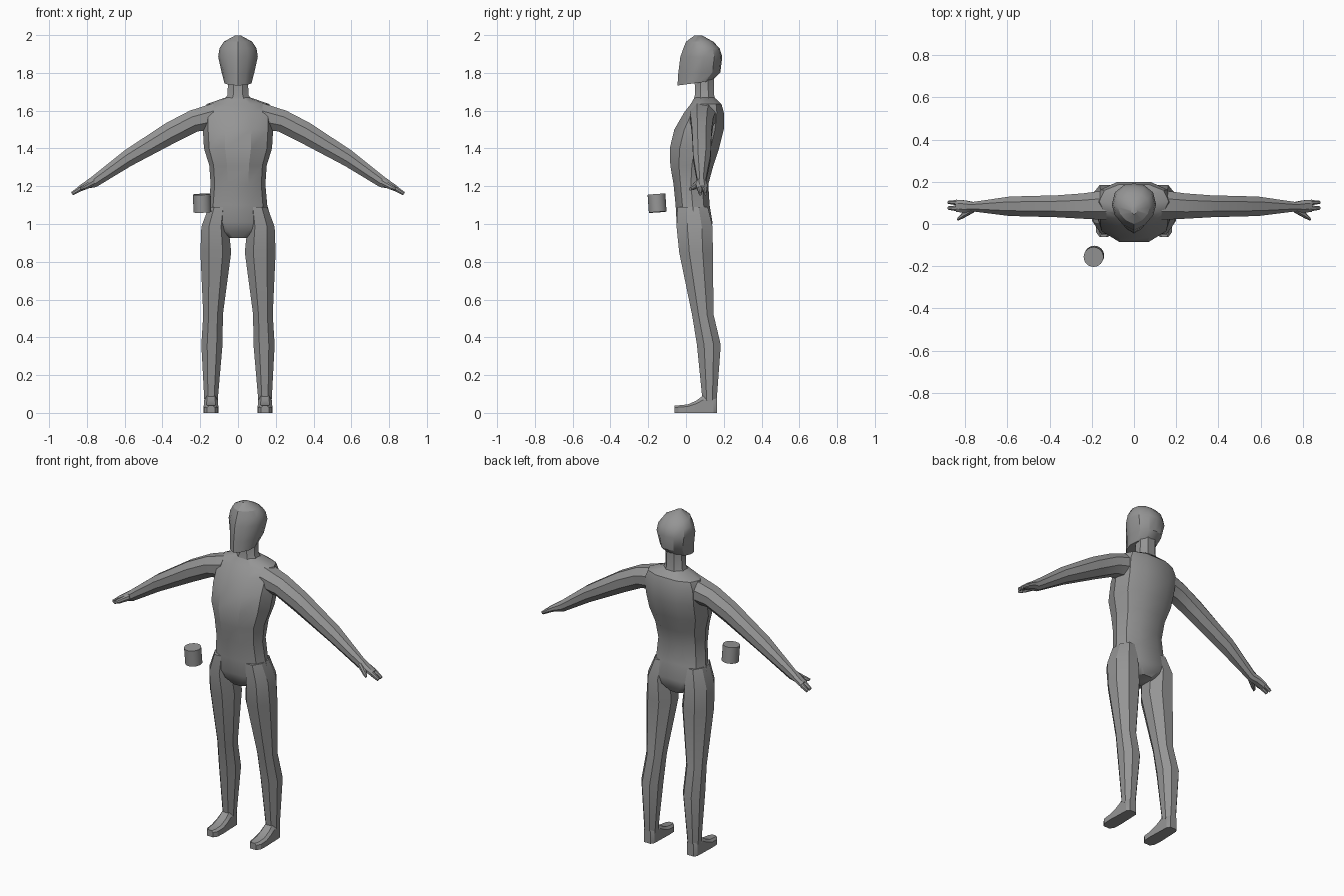
import bpy, bmesh, math
from mathutils import Vector, Matrix

if "Cube" in bpy.data.objects:
    bpy.data.objects.remove(bpy.data.objects["Cube"])

grey = bpy.data.materials.new("plain_grey")
grey.diffuse_color = (0.3, 0.3, 0.3, 1)
grey.use_nodes = True
grey.node_tree.nodes["Principled BSDF"].inputs["Base Color"].default_value = grey.diffuse_color

# Cross-section outlines in unit coordinates (across, depth)
OCT = [(-.45, -1), (.45, -1), (1, -.4), (1, .4), (.45, 1), (-.45, 1), (-1, .4), (-1, -.4)]
BODY = [(-.38, -1), (.38, -1), (.85, -.6), (1, 0), (.85, .65), (.42, 1),
        (-.42, 1), (-.85, .65), (-1, 0), (-.85, -.6)]
SKULL_HALF = [(.5, -.76), (.87, -.35), (1, .1), (.86, .62), (.45, .94)]
SKULL = [(0, -1)] + SKULL_HALF + [(0, 1)] + [(-x, y) for x, y in reversed(SKULL_HALF)]


def finish(name, bm, angle=30):
    bmesh.ops.recalc_face_normals(bm, faces=bm.faces)
    mesh = bpy.data.meshes.new(name)
    bm.to_mesh(mesh)
    bm.free()
    mesh.materials.append(grey)
    ob = bpy.data.objects.new(name, mesh)
    bpy.context.collection.objects.link(ob)
    bpy.ops.object.select_all(action='DESELECT')
    ob.select_set(True)
    bpy.context.view_layer.objects.active = ob
    bpy.ops.object.shade_smooth_by_angle(angle=math.radians(angle))
    return ob


def loft(name, sections):
    bm = bmesh.new()
    rings = [[bm.verts.new(p) for p in s] for s in sections]
    n = len(rings[0])
    for a, b in zip(rings, rings[1:]):
        for i in range(n):
            j = (i + 1) % n
            bm.faces.new((a[i], a[j], b[j], b[i]))
    bm.faces.new(rings[0])
    bm.faces.new(rings[-1])
    return finish(name, bm)


def level(outline, z, x0, x1, y0, y1, tilt=0):
    """Horizontal section filling the given x and y range."""
    return [((x0 + x1) / 2 + u * (x1 - x0) / 2, (y0 + y1) / 2 + v * (y1 - y0) / 2, z + tilt * v)
            for u, v in outline]


def limb(s, top, bottom, y0, y1):
    """Section of an arm from its upper to its lower point, mirrored by s."""
    t, b = Vector((top[0], 0, top[1])), Vector((bottom[0], 0, bottom[1]))
    pts = [(t + b) / 2 + (t - b) / 2 * v + Vector((0, (y0 + y1) / 2 + u * (y1 - y0) / 2, 0))
           for u, v in OCT]
    return [(s * p.x, p.y, p.z) for p in pts]


# Torso: height, half width, front, back
torso = [(.925, .06, -.01, .115), (.96, .13, -.035, .135), (1.01, .18, -.05, .14),
         (1.10, .155, -.055, .125), (1.21, .145, -.066, .118), (1.31, .152, -.083, .145),
         (1.40, .180, -.086, .175), (1.50, .186, -.062, .2), (1.59, .186, -.01, .2),
         (1.635, .165, .025, .188), (1.67, .065, .045, .15)]
loft("torso", [level(BODY, z, -w, w, f, b) for z, w, f, b in torso])

# Neck
loft("neck", [level(OCT, z, -w, w, f, b) for z, w, f, b in
              [(1.64, .08, .035, .16), (1.685, .055, .048, .148), (1.78, .053, .045, .148)]])

# Head: height, half width, front, back, rise toward the back
head = [(1.745, .072, -.045, .135, .012), (1.80, .086, -.041, .182, .004),
        (1.885, .105, -.030, .192, 0), (1.93, .098, -.014, .178, 0),
        (1.965, .075, .0, .145, 0), (1.998, .015, .045, .085, 0)]
loft("head", [level(SKULL, z, -w, w, f, b, t) for z, w, f, b, t in head])

for s, side in ((-1, "right"), (1, "left")):
    # Arm with hand
    arm = [((.13, 1.64), (.13, 1.50), .02, .16), ((.255, 1.60), (.215, 1.49), .025, .145),
           ((.38, 1.535), (.33, 1.432), .032, .136), ((.60, 1.39), (.565, 1.308), .038, .13),
           ((.775, 1.25), (.75, 1.196), .06, .104), ((.805, 1.228), (.795, 1.188), .052, .112),
           ((.845, 1.2), (.838, 1.17), .058, .115)]
    loft(side + "_arm", [limb(s, *a) for a in arm])

    # Fingers and thumb
    for name, y0, y1 in (("front_finger", .06, .088), ("back_finger", .088, .114)):
        loft(f"{side}_{name}", [limb(s, (.842, 1.2), (.835, 1.172), y0, y1),
                                limb(s, (.884, 1.168), (.874, 1.152), y0 + .008, y1 - .004)])
    loft(side + "_thumb", [limb(s, (.765, 1.24), (.755, 1.205), .055, .085),
                           limb(s, (.812, 1.21), (.805, 1.183), .028, .058),
                           limb(s, (.838, 1.192), (.832, 1.178), .016, .03)])

    # Leg: height, inner, outer, front, back
    leg = [(.06, .108, .178, .088, .162), (.36, .082, .194, .058, .184),
           (.52, .08, .184, .032, .146), (.85, .036, .199, -.036, .142),
           (.985, .05, .194, -.05, .141), (1.09, .05, .155, -.045, .115)]
    loft(side + "_leg", [level(OCT, z, *sorted((s * i, s * o)), f, b) for z, i, o, f, b in leg])

    # Foot: sections from heel to toe (y, half width, height)
    foot = []
    for y, w, h in ((.163, .022, .09), (.145, .034, .09), (.088, .036, .09),
                    (.055, .037, .065), (.01, .039, .045), (-.04, .036, .04), (-.062, .02, .038)):
        foot.append([(s * .143 + u * w, y, z * h) for u, z in
                     ((-1, 0), (1, 0), (1, .75), (.6, 1), (-.6, 1), (-1, .75))])
    loft(side + "_foot", foot)

# Small floating cylinder, leaning slightly
bm = bmesh.new()
bmesh.ops.create_cone(bm, cap_ends=True, segments=24, radius1=.047, radius2=.047, depth=.095,
                      matrix=Matrix.Translation((-.19, -.153, 1.11))
                      @ Matrix.Rotation(math.radians(4), 4, 'X')
                      @ Matrix.Rotation(math.radians(-2), 4, 'Y'))
finish("floating_cup", bm)
